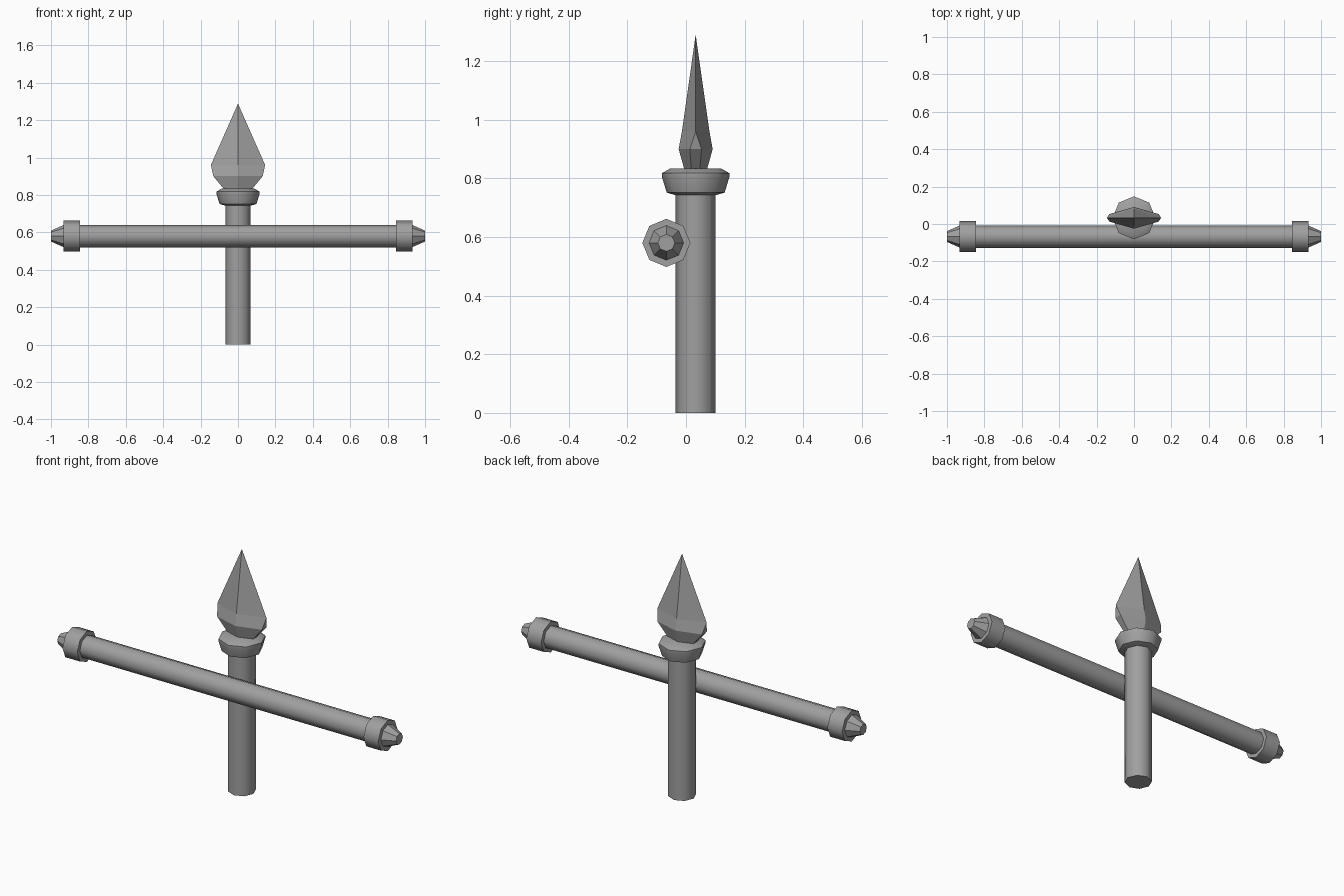
import bpy, bmesh, math
from mathutils import Matrix, Vector

cube = bpy.data.objects.get("Cube")
if cube:
    bpy.data.objects.remove(cube, do_unlink=True)

metal = bpy.data.materials.new("grey_metal")
metal.use_nodes = True
GREY = (0.35, 0.35, 0.35, 1)
metal.diffuse_color = GREY
metal.node_tree.nodes["Principled BSDF"].inputs["Base Color"].default_value = GREY

SIDES = 8
POST_Y = 0.033
BAR_Y, BAR_Z = -0.067, 0.58


def loft(name, rings, matrix, smooth=True):
    """Skin a stack of equal-sized point rings and close both ends."""
    bm = bmesh.new()
    loops = [[bm.verts.new(p) for p in ring] for ring in rings]
    n = len(loops[0])
    for low, high in zip(loops, loops[1:]):
        for i in range(n):
            j = (i + 1) % n
            bm.faces.new((low[i], low[j], high[j], high[i]))
    bm.faces.new(loops[0][::-1])
    bm.faces.new(loops[-1])
    bmesh.ops.remove_doubles(bm, verts=bm.verts, dist=0.0001)
    bmesh.ops.recalc_face_normals(bm, faces=bm.faces)
    mesh = bpy.data.meshes.new(name)
    bm.to_mesh(mesh)
    bm.free()
    mesh.transform(matrix)
    mesh.materials.append(metal)
    obj = bpy.data.objects.new(name, mesh)
    bpy.context.collection.objects.link(obj)
    if smooth:
        bpy.ops.object.select_all(action="DESELECT")
        obj.select_set(True)
        bpy.context.view_layer.objects.active = obj
        bpy.ops.object.shade_smooth_by_angle(angle=math.radians(50))
    return obj


def lathe(name, profile, matrix, smooth=True):
    """Turn (radius, height) pairs into an octagonal solid."""
    step = math.tau / SIDES
    rings = [[Vector((r * math.cos(i * step), r * math.sin(i * step), h))
              for i in range(SIDES)] for r, h in profile]
    return loft(name, rings, matrix, smooth)


# Upright post and its flared collar
post = Matrix.Translation((0, POST_Y, 0))
lathe("post", [(0.068, 0), (0.068, 0.76)], post)
lathe("post_collar", [(0.07, 0.743), (0.099, 0.752), (0.115, 0.805),
                      (0.115, 0.818), (0.087, 0.834)], post)

# Crossbar with a collar and tapered cap on each end
along_x = Matrix.Translation((0, BAR_Y, BAR_Z)) @ Matrix.Rotation(math.pi / 2, 4, "Y")
lathe("crossbar", [(0.06, -0.86), (0.06, 0.86)], along_x)
for side, s in (("left", 1), ("right", -1)):
    lathe(side + "_bar_collar", [(0.082, s * 0.845), (0.082, s * 0.932)], along_x)
    lathe(side + "_bar_cap", [(0.06, s * 0.93), (0.029, s)], along_x, smooth=False)


# Spearhead: ridged blade whose side edges flatten towards the base
def blade_ring(width, edge, depth, z):
    return [Vector(p) for p in (
        (width, -edge, z), (width, edge, z), (0, depth, z),
        (-width, edge, z), (-width, -edge, z), (0, -depth, z))]


# The widest points sit above the ridge's deepest point
belly = blade_ring(0.132, 0.02, 0.058, 0.9)
shoulder = blade_ring(0.145, 0, 0.047, 0.96)
tip = blade_ring(0.0005, 0, 0.0005, 1.287)
loft("spearhead", [blade_ring(0.07, 0.014, 0.037, 0.825), belly, shoulder, tip],
     post, smooth=False)
